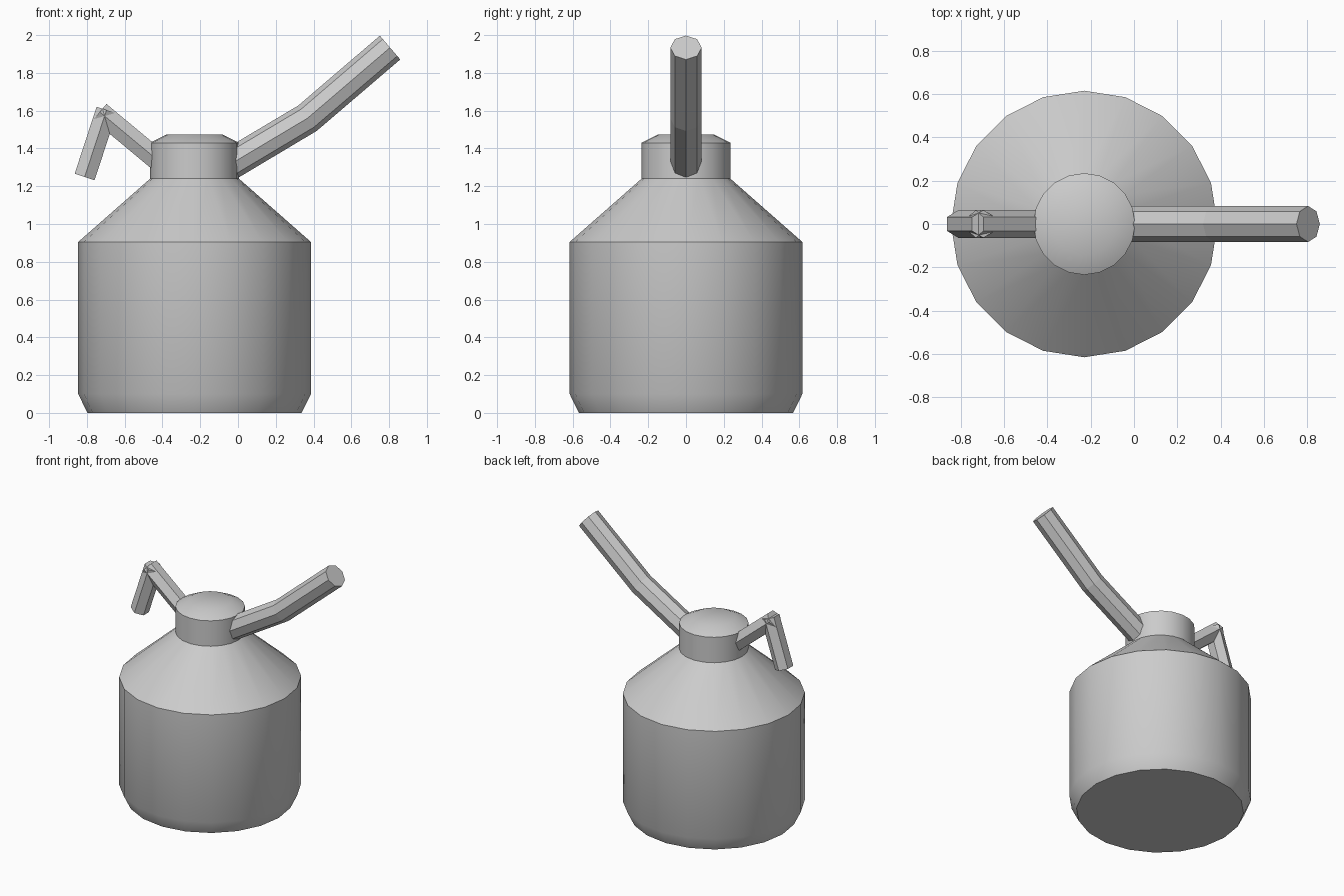
import bpy, bmesh, math
from mathutils import Vector

if "Cube" in bpy.data.objects:
    bpy.data.objects.remove(bpy.data.objects["Cube"])

metal = bpy.data.materials.new("plain grey")
metal.diffuse_color = (0.6, 0.6, 0.6, 1)
metal.use_nodes = True
metal.node_tree.nodes["Principled BSDF"].inputs["Base Color"].default_value = metal.diffuse_color
Y = Vector((0, 1, 0))


def loft(name, rings):
    """Skin a list of vertex rings, cap both ends."""
    bm = bmesh.new()
    rows = [[bm.verts.new(p) for p in ring] for ring in rings]
    n = len(rows[0])
    for a, b in zip(rows, rows[1:]):
        for i in range(n):
            j = (i + 1) % n
            bm.faces.new((a[i], a[j], b[j], b[i]))
    bm.faces.new(rows[0][::-1])
    bm.faces.new(rows[-1])
    bmesh.ops.recalc_face_normals(bm, faces=bm.faces)
    me = bpy.data.meshes.new(name)
    bm.to_mesh(me)
    bm.free()
    me.materials.append(metal)
    ob = bpy.data.objects.new(name, me)
    bpy.context.collection.objects.link(ob)
    return ob


def tube(name, path, radius, sides):
    """Faceted tube along (x, z) points, with a corner facing +-y."""
    pts = [Vector((x, 0, z)) for x, z in path]
    rings = []
    for i, p in enumerate(pts):
        d = (pts[min(i + 1, len(pts) - 1)] - pts[max(i - 1, 0)]).normalized()
        up = d.cross(Y)
        rings.append([p + radius * (math.cos(t) * Y + math.sin(t) * up)
                      for t in (2 * math.pi * k / sides for k in range(sides))])
    return loft(name, rings)


# can body, shoulder, neck and lid, turned from one profile
profile = [(0.567, 0), (0.616, 0.10), (0.616, 0.905), (0.235, 1.24),
           (0.235, 1.43), (0.145, 1.475)]
SIDES = 20
can = loft("can_body", [
    [Vector((-0.23 + r * math.cos(2 * math.pi * k / SIDES),
             r * math.sin(2 * math.pi * k / SIDES), z)) for k in range(SIDES)]
    for r, z in profile])
bpy.context.view_layer.objects.active = can
can.select_set(True)
bpy.ops.object.shade_smooth_by_angle(angle=math.radians(30))
can.select_set(False)

# bent spout
tube("spout", [(-0.06, 1.305), (0.368, 1.56), (0.805, 1.934)], 0.083, 8)

# thumb lever: arm rising from the neck and grip hanging down
tube("lever_arm", [(-0.40, 1.317), (-0.732, 1.593)], 0.064, 6)
tube("lever_grip", [(-0.696, 1.603), (-0.812, 1.249)], 0.064, 6)
